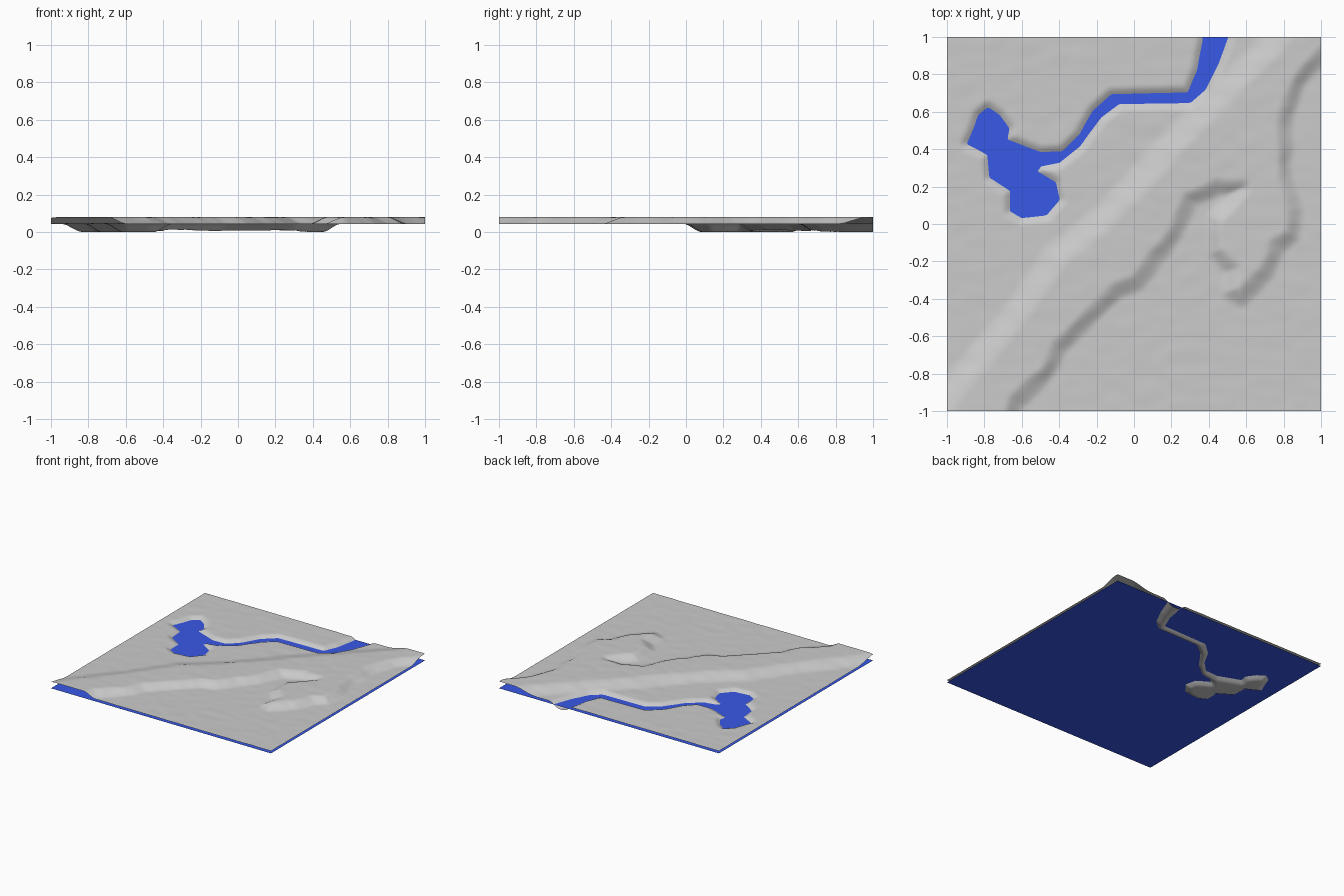
import bpy, math
from mathutils import Vector, noise

if "Cube" in bpy.data.objects:
    bpy.data.objects.remove(bpy.data.objects["Cube"])

N = 150                                   # terrain grid cells per side
LOW, HIGH, BED, WATER = 0.047, 0.084, 0.004, 0.028

# shoreline of the lake and the river that leaves through the back edge
SHORE = [(-.78, .62), (-.72, .58), (-.67, .51), (-.68, .45), (-.50, .38), (-.38, .385),
         (-.29, .475), (-.22, .60), (-.12, .69), (.29, .70), (.34, .82), (.37, .98), (.37, 1.2),
         (.50, 1.2), (.50, 1.0), (.45, .86), (.38, .72), (.30, .65), (-.08, .645), (-.18, .57),
         (-.29, .42), (-.40, .33), (-.50, .31), (-.52, .28), (-.42, .22), (-.40, .13),
         (-.47, .05), (-.60, .035), (-.66, .07), (-.66, .18), (-.77, .25), (-.78, .37),
         (-.89, .43), (-.85, .52), (-.83, .58)]

# edge of the raised diagonal plateau with its eastern spur
PLATEAU = [(-1.2, -1.2), (-.98, -.89), (-.66, -.51), (-.42, -.17), (-.18, .02), (.03, .24),
           (.25, .48), (.67, .90), (.95, 1.2), (1.3, 1.2), (1.0, .89), (.88, .76), (.81, .60),
           (.81, .25), (.86, .08), (.85, -.06), (.77, -.12), (.70, -.27), (.57, -.40),
           (.51, -.36), (.53, -.24), (.43, -.15), (.43, .03), (.50, .10), (.58, .19),
           (.45, .20), (.30, .13), (.22, -.05), (.02, -.31), (-.10, -.36), (-.40, -.66),
           (-.47, -.80), (-.63, -.95), (-.72, -1.2)]


def signed_distance(x, y, poly):
    """Negative inside the outline."""
    best, inside = 9.0, False
    ax, ay = poly[-1]
    for bx, by in poly:
        ex, ey, px, py = bx - ax, by - ay, x - ax, y - ay
        t = max(0.0, min(1.0, (px * ex + py * ey) / (ex * ex + ey * ey)))
        best = min(best, (px - t * ex) ** 2 + (py - t * ey) ** 2)
        if (ay > y) != (by > y) and x < ax + ex * (y - ay) / ey:
            inside = not inside
        ax, ay = bx, by
    return -math.sqrt(best) if inside else math.sqrt(best)


def ramp(d, half):
    """1 well inside, 0 well outside, smooth between."""
    t = max(0.0, min(1.0, 0.5 - d / (2 * half)))
    return t * t * (3 - 2 * t)


def height(x, y):
    wobble = 0.012 * noise.noise(Vector((x * 9, y * 9, 3)))
    d = signed_distance(x, y, PLATEAU) + wobble
    # the north-west flank is gentler than the south-east one
    half = 0.085 if y > 1.08 * x + 0.0 else 0.055
    z = LOW + (HIGH - LOW) * ramp(d, half)
    z += 0.0016 * noise.noise(Vector((x * 9, y * 14, 0)))
    return z + (BED - z) * ramp(signed_distance(x, y, SHORE), 0.047)


def material(name, colour):
    m = bpy.data.materials.new(name)
    m.diffuse_color = (*colour, 1)
    m.use_nodes = True
    m.node_tree.nodes["Principled BSDF"].inputs["Base Color"].default_value = m.diffuse_color
    return m


def add(name, verts, faces, mat):
    me = bpy.data.meshes.new(name)
    me.from_pydata(verts, [], faces)
    me.materials.append(mat)
    ob = bpy.data.objects.new(name, me)
    bpy.context.collection.objects.link(ob)
    return ob


# terrain sheet
axis = [-1 + 2 * i / N for i in range(N + 1)]
verts = [(x, y, height(x, y)) for y in axis for x in axis]
low = min(v[2] for v in verts)
verts = [(x, y, z - low) for x, y, z in verts]
W = N + 1
faces = [(j * W + i, j * W + i + 1, (j + 1) * W + i + 1, (j + 1) * W + i)
         for j in range(N) for i in range(N)]
terrain = add("terrain", verts, faces, material("stone grey", (0.6, 0.6, 0.6)))
terrain.data.shade_smooth()

# water sheet that shows wherever the ground dips below it
z = WATER - low
add("water", [(-1, -1, z), (1, -1, z), (1, 1, z), (-1, 1, z)], [(0, 1, 2, 3)],
    material("water blue", (0.04, 0.1, 0.8)))
